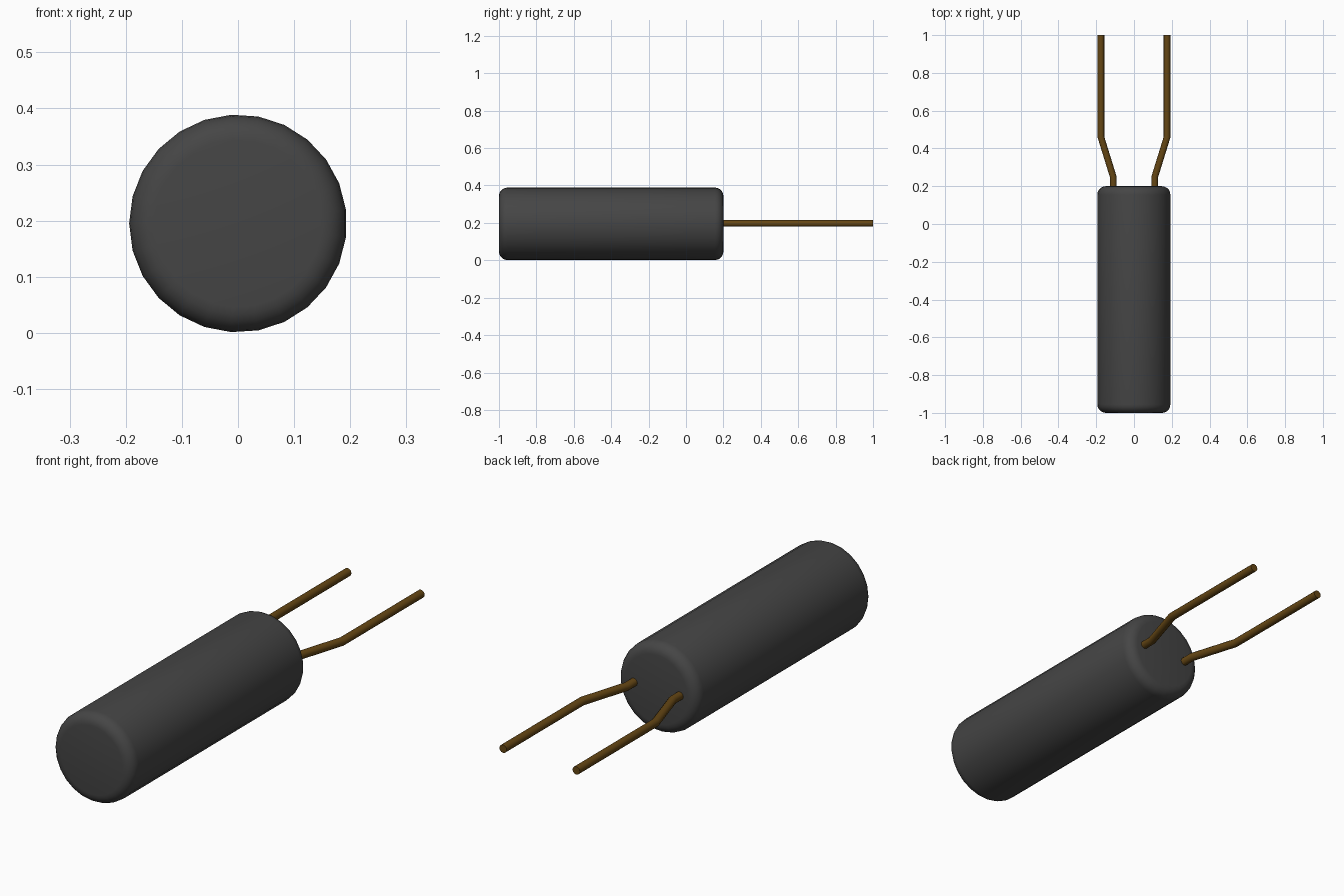
import bpy
import math
from mathutils import Matrix, Vector

cube = bpy.data.objects.get("Cube")
if cube:
    bpy.data.objects.remove(cube, do_unlink=True)


def make_material(name, rgb):
    mat = bpy.data.materials.new(name)
    mat.use_nodes = True
    mat.diffuse_color = (*rgb, 1)
    mat.node_tree.nodes["Principled BSDF"].inputs["Base Color"].default_value = (*rgb, 1)
    return mat


def finish(obj, mat, angle):
    obj.data.materials.clear()
    obj.data.materials.append(mat)
    bpy.ops.object.select_all(action="DESELECT")
    obj.select_set(True)
    bpy.context.view_layer.objects.active = obj
    bpy.ops.object.shade_smooth_by_angle(angle=math.radians(angle))


def ring_tube(name, rings, sides):
    """Capped surface through rings given as (centre, radius, axis u, axis v)."""
    verts, faces = [], []
    for centre, radius, u, v in rings:
        for i in range(sides):
            a = math.pi + math.tau * i / sides
            verts.append(centre + u * radius * math.cos(a) + v * radius * math.sin(a))
    for r in range(len(rings) - 1):
        for i in range(sides):
            j = (i + 1) % sides
            faces.append((r * sides + i, r * sides + j,
                          (r + 1) * sides + j, (r + 1) * sides + i))
    faces.append(tuple(reversed(range(sides))))
    faces.append(tuple(range((len(rings) - 1) * sides, len(rings) * sides)))
    mesh = bpy.data.meshes.new(name)
    mesh.from_pydata(verts, [], faces)
    # u cross v points along -y, so turn the faces outward
    mesh.flip_normals()
    obj = bpy.data.objects.new(name, mesh)
    bpy.context.collection.objects.link(obj)
    return obj


charcoal = make_material("charcoal casing", (0.06, 0.06, 0.06))
bronze = make_material("bronze wire", (0.13, 0.062, 0.007))
X, Z = Vector((1, 0, 0)), Vector((0, 0, 1))
MID = 0.195

# Casing: a cylinder lying along y with rounded rims
RADIUS, FILLET, FRONT, BACK, STEPS = 0.194, 0.045, -1.0, 0.2, 5
profile = []
for k in range(STEPS + 1):
    a = math.pi / 2 * k / STEPS
    profile.append((FRONT + FILLET * (1 - math.sin(a)),
                    RADIUS - FILLET * (1 - math.cos(a))))
profile.reverse()
profile = sorted(profile)
profile += [(FRONT + BACK - y, r) for y, r in reversed(profile)]
casing = ring_tube("casing", [(Vector((0, y, MID)), r, X, Z) for y, r in profile], 25)
finish(casing, charcoal, 40)

# Leads: two bent wires leaving the back, with mitred bends
WIRE = 0.0175
path = [(0.11, 0.15), (0.11, 0.25), (0.175, 0.46), (0.175, 1.0)]
for side, name in ((1, "left_lead"), (-1, "right_lead")):
    points = [Vector((side * x, y, MID + 0.002)) for x, y in path]
    rings = []
    for i, p in enumerate(points):
        before = (p - points[i - 1]).normalized() if i else Vector((0, 1, 0))
        after = (points[i + 1] - p).normalized() if i < len(points) - 1 else before
        along = (before + after).normalized()
        across = Matrix.Rotation(-math.pi / 2, 3, "Z") @ along
        rings.append((p, WIRE, across / along.dot(before), Z))
    finish(ring_tube(name, rings, 12), bronze, 40)
